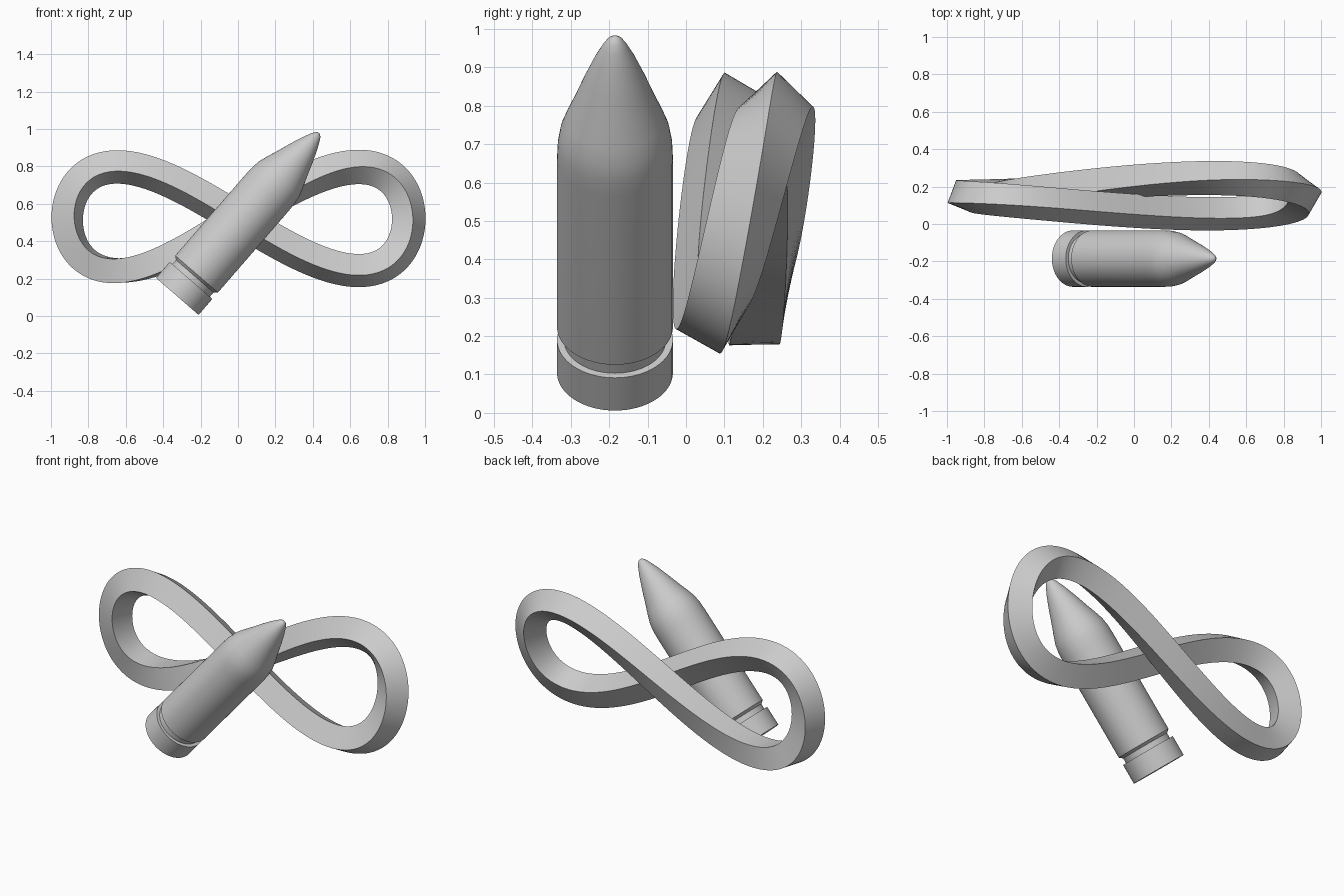
import bpy, bmesh
from math import sin, cos, pi, radians
from mathutils import Vector

if "Cube" in bpy.data.objects:
    bpy.data.objects.remove(bpy.data.objects["Cube"])


def finish(name, bm):
    bmesh.ops.recalc_face_normals(bm, faces=bm.faces[:])
    mesh = bpy.data.meshes.new(name)
    bm.to_mesh(mesh)
    bm.free()
    ob = bpy.data.objects.new(name, mesh)
    bpy.context.collection.objects.link(ob)
    bpy.ops.object.select_all(action='DESELECT')
    ob.select_set(True)
    bpy.context.view_layer.objects.active = ob
    bpy.ops.object.shade_smooth_by_angle(angle=radians(30))
    return ob


# Figure-eight ring: square bar swept along a crossing loop, quarter twist in total
def path(t):
    return Vector((0.913 * cos(t),
                   0.15 + 0.08 * sin(t) + 0.03 * sin(2 * t),
                   0.52 + 0.277 * sin(2 * t)))


def twist(t):
    return radians(58 - 17 * (1 - cos(t)) + 5 * sin(t)) - t / 4


STEPS, SIDE = 240, 0.13
bm = bmesh.new()
rings = []
for i in range(STEPS):
    t = 2 * pi * i / STEPS
    tangent = (path(t + 0.001) - path(t - 0.001)).normalized()
    n = Vector((tangent.z, 0, -tangent.x)).normalized()
    b = n.cross(tangent).normalized()
    if b.y < 0:
        b = -b
    ring = []
    for k in range(4):
        a = twist(t) + pi / 4 + k * pi / 2
        ring.append(bm.verts.new(path(t) + (n * cos(a) + b * sin(a)) * SIDE / 2 ** 0.5))
    rings.append(ring)
# the quarter twist joins each corner to its neighbour at the seam
rings.append([rings[0][(k - 1) % 4] for k in range(4)])
for r0, r1 in zip(rings, rings[1:]):
    for k in range(4):
        m = (k + 1) % 4
        bm.faces.new((r0[k], r0[m], r1[m], r1[k]))
finish("infinity_loop", bm)

# Pointed cartridge: lathed profile (radius, distance along axis)
profile = [(0, 0), (0.151, 0), (0.151, 0.113), (0.133, 0.113), (0.133, 0.143),
           (0.151, 0.158), (0.151, 0.74), (0.149, 0.79), (0.142, 0.835),
           (0.127, 0.88), (0.108, 0.93), (0.08, 1.01), (0.053, 1.08),
           (0.032, 1.125), (0.02, 1.145), (0.009, 1.155), (0, 1.157)]
bm = bmesh.new()
verts = [bm.verts.new((r, 0, s)) for r, s in profile]
edges = [bm.edges.new(p) for p in zip(verts, verts[1:])]
bmesh.ops.spin(bm, geom=verts + edges, cent=(0, 0, 0), axis=(0, 0, 1),
               angle=2 * pi, steps=64)
bmesh.ops.remove_doubles(bm, verts=bm.verts[:], dist=1e-4)
cartridge = finish("pointed_cartridge", bm)
cartridge.location = (-0.325, -0.185, 0.105)
axis = Vector((0.655, 0, 0.755))
cartridge.rotation_euler = axis.to_track_quat('Z', 'Y').to_euler()
